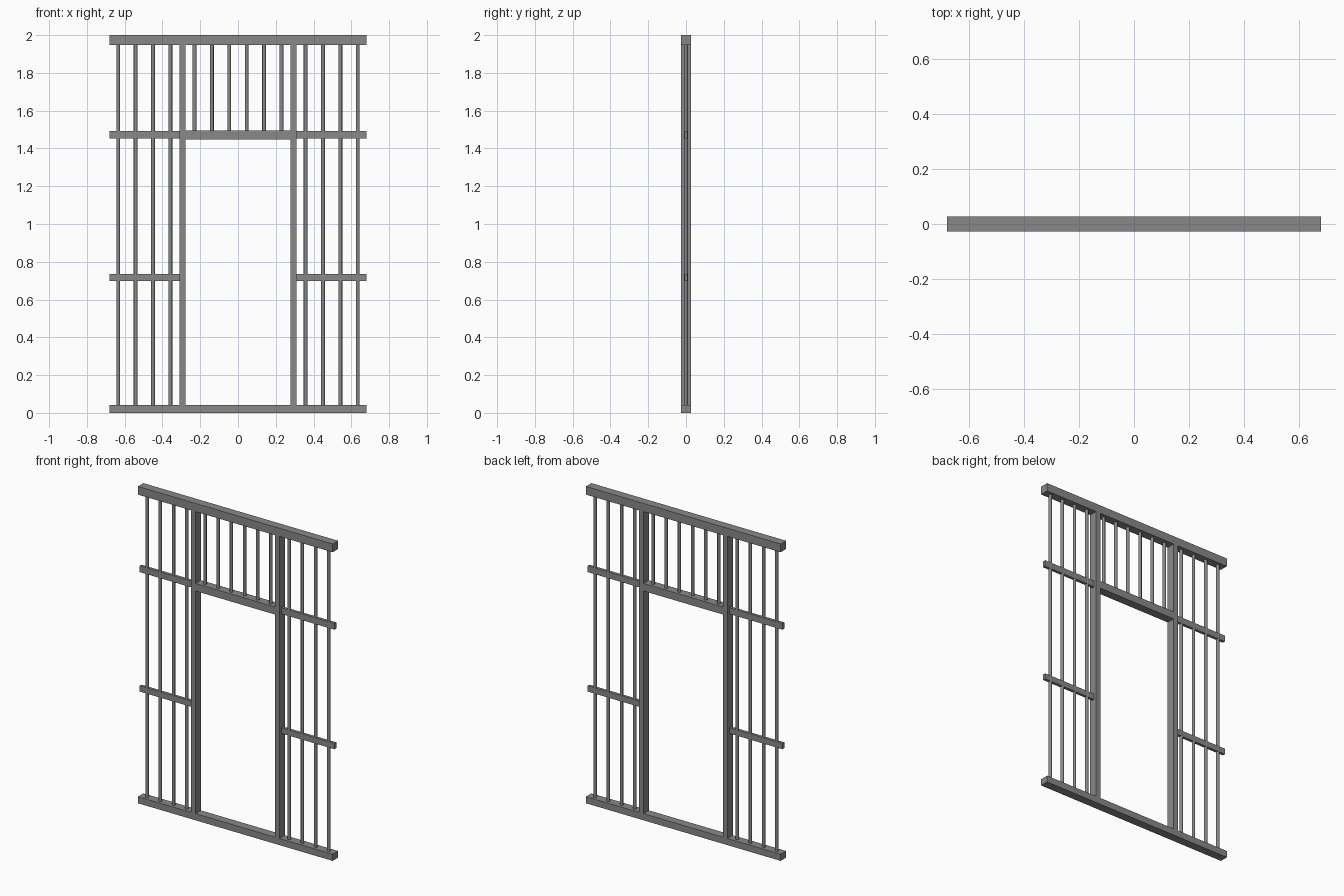
import bpy
import bmesh
from mathutils import Matrix

cube = bpy.data.objects.get("Cube")
if cube:
    bpy.data.objects.remove(cube, do_unlink=True)


def make_material(name, colour):
    mat = bpy.data.materials.new(name)
    mat.use_nodes = True
    mat.diffuse_color = colour
    mat.node_tree.nodes["Principled BSDF"].inputs["Base Color"].default_value = colour
    return mat


steel = make_material("grey steel", (0.25, 0.25, 0.25, 1))


def add_object(name, bm):
    mesh = bpy.data.meshes.new(name)
    bm.to_mesh(mesh)
    bm.free()
    mesh.materials.append(steel)
    obj = bpy.data.objects.new(name, mesh)
    bpy.context.collection.objects.link(obj)
    return obj


def beam(name, x0, x1, z0, z1, depth):
    """Square-edged beam centred on y = 0."""
    bm = bmesh.new()
    place = Matrix.Translation(((x0 + x1) / 2, 0, (z0 + z1) / 2))
    size = Matrix.Diagonal((x1 - x0, depth, z1 - z0, 1))
    bmesh.ops.create_cube(bm, size=1, matrix=place @ size)
    return add_object(name, bm)


def bar(name, x, z0, z1, radius=0.01):
    """Thin round upright bar."""
    bm = bmesh.new()
    bmesh.ops.create_cone(bm, cap_ends=True, segments=12, radius1=radius,
                          radius2=radius, depth=z1 - z0,
                          matrix=Matrix.Translation((x, 0, (z0 + z1) / 2)))
    for face in bm.faces:
        face.smooth = len(face.verts) == 4
    return add_object(name, bm)


WIDTH, DEPTH = 0.68, 0.054
POST_IN, POST_OUT = 0.278, 0.309
SILL, HEADER = 0.042, 1.948
SPACING = 0.092

# Full-width frame and the doorway lintel
beam("bottom_beam", -WIDTH, WIDTH, 0, SILL, DEPTH)
beam("top_beam", -WIDTH, WIDTH, HEADER, 2, DEPTH)
beam("door_lintel", -POST_IN, POST_IN, 1.447, 1.495, DEPTH)

for side, label in ((1, "left"), (-1, "right")):
    # Door post and flat cross rails on each side
    xs = sorted((side * POST_IN, side * POST_OUT))
    beam(f"{label}_door_post", *xs, SILL, HEADER, DEPTH)
    xs = sorted((side * POST_OUT, side * WIDTH))
    beam(f"{label}_lower_rail", *xs, 0.698, 0.735, 0.018)
    beam(f"{label}_upper_rail", *xs, 1.452, 1.492, 0.018)
    # Tall side bars
    for i in range(4):
        bar(f"{label}_side_bar_{i + 1}", side * (0.358 + i * SPACING), SILL, HEADER)
    # Short bars above the doorway
    for i in range(3):
        bar(f"{label}_transom_bar_{i + 1}", side * (i + 0.5) * SPACING, 1.495, HEADER)
